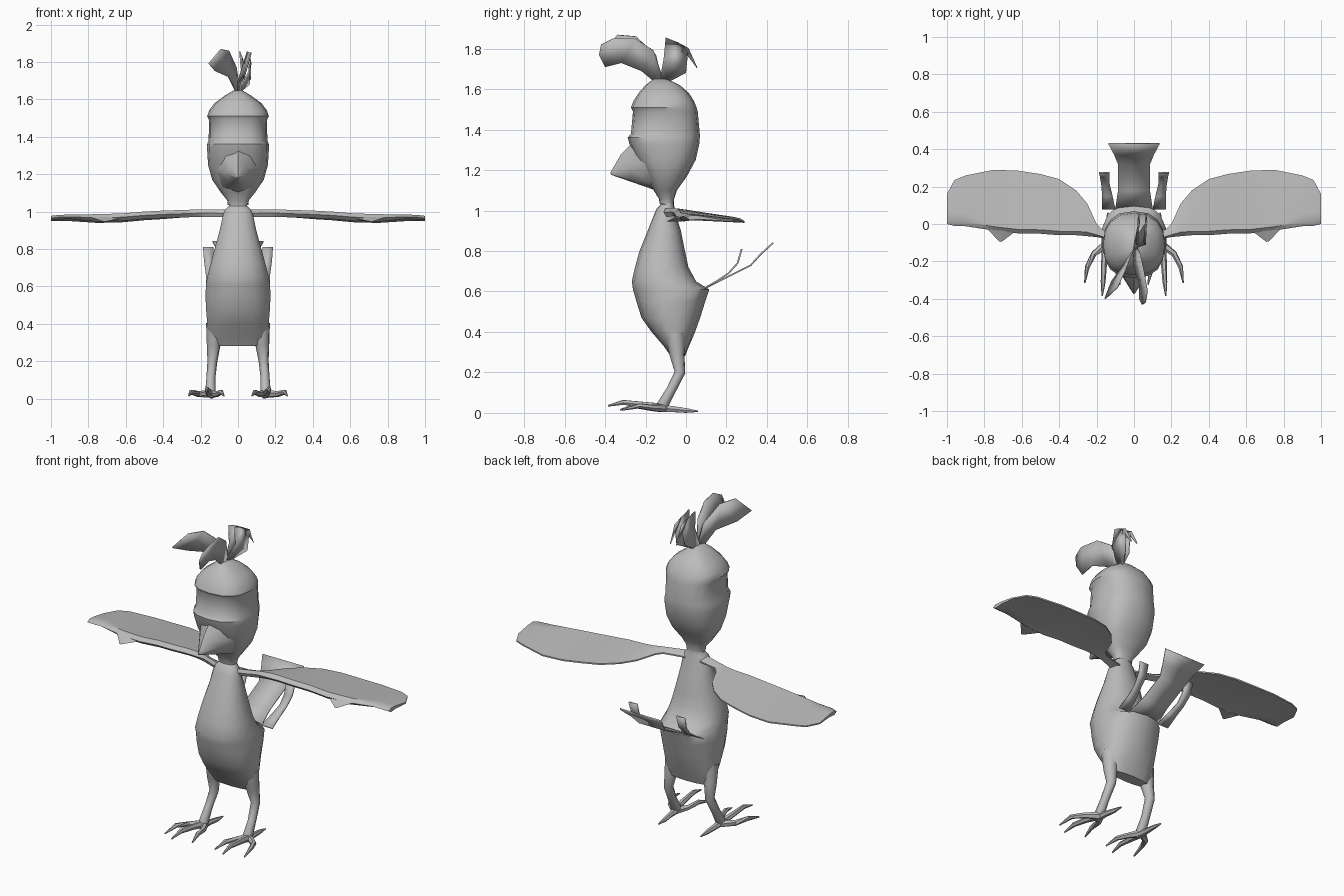
import bpy, bmesh, math
from mathutils import Vector

grey = bpy.data.materials.new("plain_grey")
grey.diffuse_color = (0.5, 0.5, 0.5, 1)


def finish(name, bm, angle=35):
    bmesh.ops.recalc_face_normals(bm, faces=bm.faces)
    me = bpy.data.meshes.new(name)
    bm.to_mesh(me)
    bm.free()
    ob = bpy.data.objects.new(name, me)
    bpy.context.collection.objects.link(ob)
    me.materials.append(grey)
    bpy.ops.object.select_all(action='DESELECT')
    ob.select_set(True)
    bpy.context.view_layer.objects.active = ob
    bpy.ops.object.shade_smooth_by_angle(angle=math.radians(angle))
    return ob


def loft(name, rings, angle=35):
    """Skin a list of equal-length closed rings and cap both ends."""
    bm = bmesh.new()
    vs = [[bm.verts.new(p) for p in r] for r in rings]
    n = len(vs[0])
    for a, b in zip(vs, vs[1:]):
        for i in range(n):
            j = (i + 1) % n
            bm.faces.new((a[i], a[j], b[j], b[i]))
    bm.faces.new(vs[0])
    bm.faces.new(vs[-1])
    return finish(name, bm, angle)


def stack(name, rows, power, sides=14):
    """Rounded-square rings from (z, front y, back y, half width)."""
    rings = []
    for z, yf, yb, hw in rows:
        ring = []
        for i in range(sides):
            a = 2 * math.pi * i / sides + math.pi / 2
            c, s = math.cos(a), math.sin(a)
            x = math.copysign(abs(c) ** (2 / power), c) * hw
            y = math.copysign(abs(s) ** (2 / power), s) * (yb - yf) / 2
            ring.append((x, (yf + yb) / 2 + y, z))
        rings.append(ring)
    return loft(name, rings)


def tube(name, pts, radii, sides=6):
    pts = [Vector(p) for p in pts]
    rings = []
    for i, (p, r) in enumerate(zip(pts, radii)):
        d = (pts[min(i + 1, len(pts) - 1)] - pts[max(i - 1, 0)]).normalized()
        u = d.cross(Vector((0.2, 0.3, 0.1))).normalized()
        v = d.cross(u)
        rings.append([p + r * (u * math.cos(t) + v * math.sin(t))
                      for t in (2 * math.pi * k / sides for k in range(sides))])
    return loft(name, rings, 50)


def strip(name, pairs, thick=0.008):
    """Thin blade from pairs of edge points."""
    bm = bmesh.new()
    vs = [[bm.verts.new(p) for p in pr] for pr in pairs]
    for a, b in zip(vs, vs[1:]):
        bm.faces.new((a[0], a[1], b[1], b[0]))
    ob = finish(name, bm)
    m = ob.modifiers.new("thickness", 'SOLIDIFY')
    m.thickness = thick
    m.offset = 0
    return ob


# Pear-shaped body with a rump ledge at the back
stack("body", [
    (0.28, -0.075, -0.005, 0.13), (0.33, -0.11, 0.015, 0.158), (0.40, -0.17, 0.045, 0.168),
    (0.47, -0.22, 0.07, 0.174), (0.55, -0.245, 0.095, 0.178), (0.61, -0.262, 0.115, 0.175),
    (0.65, -0.268, 0.05, 0.168), (0.72, -0.252, 0.012, 0.15), (0.80, -0.23, -0.005, 0.128),
    (0.90, -0.19, -0.025, 0.10), (0.98, -0.158, -0.05, 0.083), (1.01, -0.145, -0.055, 0.07),
    (1.03, -0.125, -0.06, 0.05), (1.10, -0.125, -0.06, 0.05)], 2.25)

# Head with recessed eye band under the brow
stack("head", [
    (1.035, -0.13, -0.06, 0.055), (1.06, -0.135, -0.058, 0.058), (1.10, -0.16, -0.045, 0.09),
    (1.17, -0.20, 0.005, 0.138), (1.25, -0.245, 0.048, 0.16), (1.33, -0.28, 0.066, 0.165),
    (1.36, -0.288, 0.068, 0.165), (1.38, -0.272, 0.068, 0.157), (1.49, -0.262, 0.058, 0.155),
    (1.51, -0.272, 0.052, 0.165), (1.54, -0.26, 0.04, 0.155), (1.58, -0.235, 0.015, 0.125),
    (1.62, -0.20, -0.03, 0.07), (1.65, -0.16, -0.09, 0.02)], 2.5, 16)

# Beak: broad wedge drooping forward
base = [(0, -0.24, 1.36), (-0.07, -0.25, 1.30), (-0.138, -0.16, 1.23), (-0.08, -0.17, 1.13),
        (0, -0.15, 1.10), (0.08, -0.17, 1.13), (0.138, -0.16, 1.23), (0.07, -0.25, 1.30)]
tip = Vector((0, -0.38, 1.18))
mid = [Vector(p).lerp(tip, 0.5) for p in base]
mid[0] += Vector((0, -0.01, 0.01))
loft("beak", [base, mid, [Vector(p).lerp(tip, 0.95) for p in base]], 45)

# Crest feathers
strip("front_crest_feather", [
    ((0.0, -0.16, 1.64), (0.01, -0.11, 1.64)), ((0.0, -0.22, 1.69), (0.03, -0.16, 1.79)),
    ((0.03, -0.32, 1.73), (0.05, -0.25, 1.85)), ((0.03, -0.40, 1.71), (0.07, -0.36, 1.85)),
    ((0.045, -0.43, 1.77), (0.06, -0.42, 1.82))])
strip("side_crest_feather", [
    ((-0.01, -0.16, 1.64), (0.01, -0.12, 1.64)), ((-0.05, -0.21, 1.72), (-0.01, -0.15, 1.77)),
    ((-0.12, -0.31, 1.75), (-0.05, -0.25, 1.86)), ((-0.155, -0.40, 1.79), (-0.09, -0.34, 1.868))])
for i, x in enumerate((0.02, 0.06)):
    strip("back_crest_feather_%d" % (i + 1), [
        ((0.0, -0.13, 1.64), (0.01, -0.08, 1.64)),
        ((x, -0.11, 1.75), (x, -0.02 + 0.02 * i, 1.68)),
        ((x - 0.01, -0.10, 1.855), (x + 0.01, 0.01, 1.80)),
        ((x, -0.04, 1.83), (x + 0.005, 0.055, 1.705))][: 4])

# Central tail fan
strip("tail_fan", [
    ((-0.10, 0.08, 0.61), (0.10, 0.08, 0.61)), ((-0.085, 0.18, 0.66), (0.085, 0.18, 0.66)),
    ((-0.085, 0.32, 0.73), (0.085, 0.32, 0.73)), ((-0.105, 0.37, 0.785), (0.105, 0.37, 0.785)),
    ((-0.137, 0.43, 0.84), (0.137, 0.43, 0.84))])

# Wing stations: x, leading y, trailing y, z
WING = [(0.05, -0.12, -0.06, 0.99), (0.17, -0.075, -0.03, 0.992), (0.20, -0.07, 0.0, 0.992),
        (0.25, -0.065, 0.11, 0.99), (0.31, -0.06, 0.18, 0.988), (0.40, -0.06, 0.24, 0.985),
        (0.50, -0.052, 0.267, 0.98), (0.62, -0.05, 0.285, 0.97), (0.75, -0.035, 0.29, 0.966),
        (0.90, -0.012, 0.26, 0.972), (0.96, -0.01, 0.235, 0.97), (1.0, 0.0, 0.16, 0.965)]

for side, s in (("left", 1), ("right", -1)):
    # Wing: thick arm along the leading edge, thin membrane behind
    rings = []
    for x, yl, yt, z in WING:
        c = yt - yl
        h = 0.02 if x < 0.9 else 0.012
        k = min(0.07, c * 0.6)
        zt = z - 0.07 * c
        rings.append([(s * x, yl, z), (s * x, yl + k * 0.3, z + h), (s * x, yl + k, z + h * 0.7),
                      (s * x, yt, zt + 0.004), (s * x, yt, zt - 0.004),
                      (s * x, yl + k, z - h * 0.7), (s * x, yl + k * 0.3, z - h)])
    loft(side + "_wing", rings)
    # Wing thumb
    root = [(0.62, -0.03, 0.965), (0.68, -0.02, 0.98), (0.79, -0.02, 0.97), (0.70, -0.02, 0.945)]
    end = Vector((0.715, -0.10, 0.945))
    loft(side + "_thumb", [[(s * p[0], p[1], p[2]) for p in root],
                           [(s * q.x, q.y, q.z) for q in
                            (Vector(p).lerp(end, 0.93) for p in root)]])
    # Outer tail feather
    strip(side + "_tail_feather", [
        ((s * a, y, z), (s * b, y, z)) for a, b, y, z in (
            (0.10, 0.172, 0.08, 0.61), (0.115, 0.17, 0.15, 0.65), (0.13, 0.175, 0.21, 0.69),
            (0.13, 0.182, 0.255, 0.74), (0.13, 0.187, 0.275, 0.81))])
    # Leg with backward-bent ankle
    tube(side + "_leg", [(s * x, y, z) for x, y, z in (
        (0.122, -0.055, 0.40), (0.13, -0.045, 0.29), (0.137, -0.03, 0.20), (0.145, -0.075, 0.11),
        (0.147, -0.115, 0.04), (0.147, -0.125, 0.012))],
        (0.05, 0.038, 0.027, 0.024, 0.028, 0.022), 8)
    # Toes
    toes = {
        "front_toe": [(0.15, -0.11, 0.025), (0.16, -0.21, 0.04), (0.165, -0.31, 0.052), (0.17, -0.385, 0.035)],
        "outer_toe": [(0.15, -0.11, 0.025), (0.215, -0.16, 0.025), (0.25, -0.23, 0.035), (0.263, -0.315, 0.015)],
        "inner_toe": [(0.145, -0.11, 0.025), (0.11, -0.17, 0.025), (0.09, -0.25, 0.035), (0.075, -0.325, 0.015)],
        "back_toe": [(0.145, -0.14, 0.025), (0.145, -0.06, 0.018), (0.14, 0.0, 0.012), (0.14, 0.06, 0.008)],
    }
    for nm, pts in toes.items():
        tube(side + "_" + nm, [(s * x, y, z) for x, y, z in pts], (0.022, 0.016, 0.013, 0.004))
